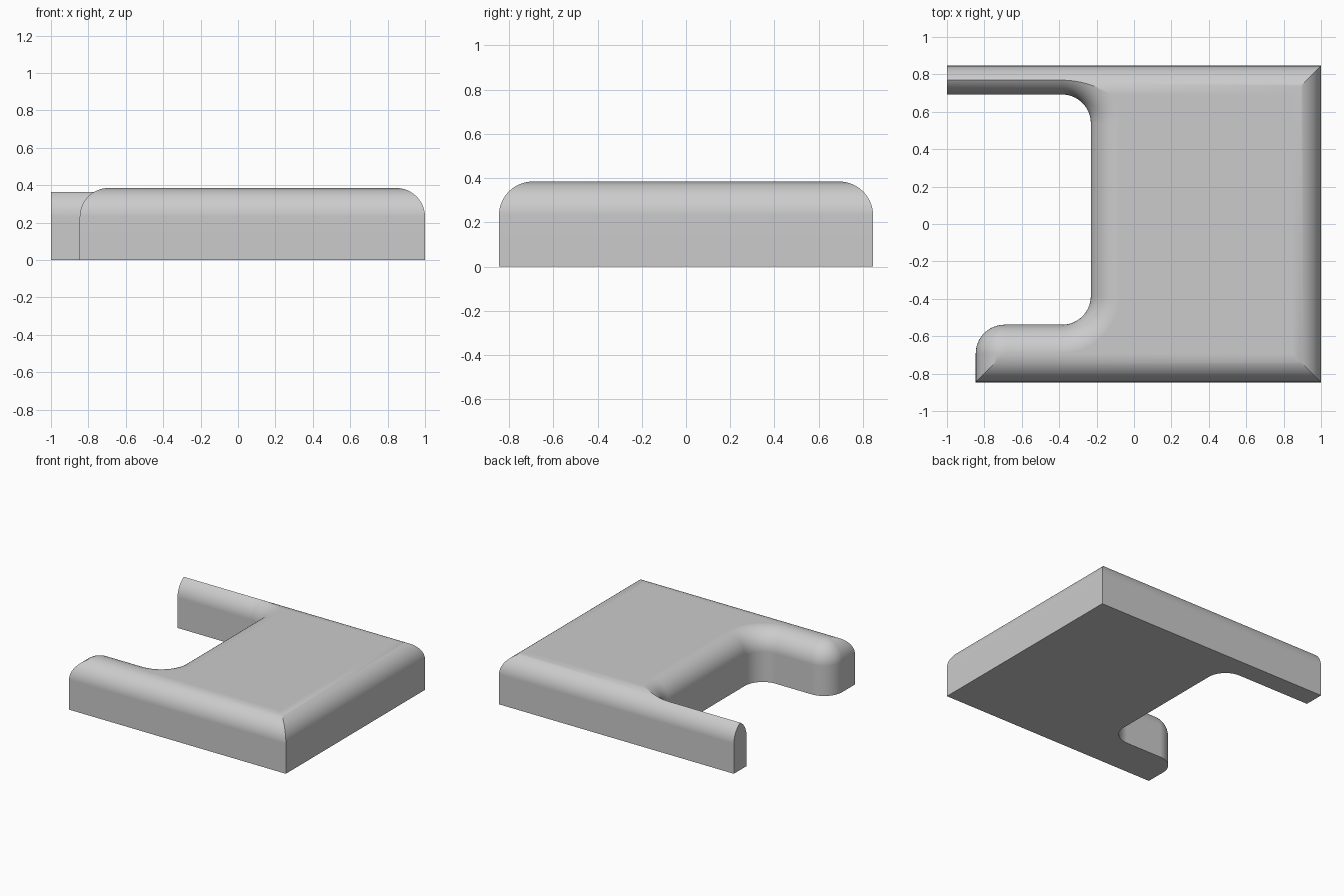
import bpy
import bmesh
from math import sin, cos, pi, radians

cube = bpy.data.objects.get("Cube")
if cube:
    bpy.data.objects.remove(cube)

UNIT = 2 / 13          # one fillet radius
HEIGHT = 2.5           # in units
SEGMENTS = 16


def loft(name, rings):
    """Skin a stack of outlines and cap both ends."""
    bm = bmesh.new()
    loops = [[bm.verts.new((x * UNIT, y * UNIT, z * UNIT)) for x, y in outline]
             for outline, z in rings]
    for low, high in zip(loops, loops[1:]):
        for i in range(len(low)):
            j = (i + 1) % len(low)
            bm.faces.new((low[i], low[j], high[j], high[i]))
    bm.faces.new(loops[0])
    bm.faces.new(loops[-1])
    bmesh.ops.recalc_face_normals(bm, faces=bm.faces[:])
    mesh = bpy.data.meshes.new(name)
    bm.to_mesh(mesh)
    bm.free()
    obj = bpy.data.objects.new(name, mesh)
    bpy.context.collection.objects.link(obj)
    return obj


def arc(cx, cy, radius, start, end):
    angles = [radians(start + (end - start) * i / SEGMENTS) for i in range(SEGMENTS + 1)]
    return [(cx + radius * cos(a), cy + radius * sin(a)) for a in angles]


def outer_outline(d):
    """Slab rectangle, inset on the back, left and front; the arm end stays flat."""
    return [(-6.5, -5.5 + d), (6.5 - d, -5.5 + d), (6.5 - d, 5.5 - d), (-6.5, 5.5 - d)]


def inner_outline(d):
    """Oversized block whose side follows the notch and the short arm."""
    return ([(-8, 4.5 + d)]
            + arc(-2.5, 3.5, 1 + d, 90, 0)
            + arc(-2.5, -2.5, 1 + d, 0, -90)
            + arc(-4.5, -4.5, 1 - d, 90, 180)
            + [(-5.5 + d, -7), (8, -7), (8, 7), (-8, 7)])


# Quarter-round fillet as (inset, height) pairs
fillet = [(1 - cos(pi / 2 * i / SEGMENTS), HEIGHT - 1 + sin(pi / 2 * i / SEGMENTS))
          for i in range(SEGMENTS + 1)]

# Slab with its outer rounded edges
slab = loft("slab", [(outer_outline(0), 0)] + [(outer_outline(d), z) for d, z in fillet])

# Notch shape with its own rounded edge, kept slightly proud of the slab top
notch = loft("notch_shape",
             [(inner_outline(0), -1)]
             + [(inner_outline(d * 0.999), z + 0.001) for d, z in fillet]
             + [(inner_outline(0.999), HEIGHT + 1)])
notch.hide_render = True

# Keep only what both shapes share
bpy.context.view_layer.objects.active = slab
slab.select_set(True)
cut = slab.modifiers.new("notch", 'BOOLEAN')
cut.operation = 'INTERSECT'
cut.solver = 'EXACT'
cut.object = notch
bpy.ops.object.modifier_apply(modifier=cut.name)
bpy.data.objects.remove(notch)

# Single grey finish
grey = bpy.data.materials.new("light grey")
grey.use_nodes = True
colour = (0.6, 0.6, 0.6, 1)
grey.diffuse_color = colour
grey.node_tree.nodes["Principled BSDF"].inputs["Base Color"].default_value = colour
slab.data.materials.clear()
slab.data.materials.append(grey)

# Smooth fillets, crisp mitres, flat planes
bpy.ops.object.shade_smooth_by_angle(angle=radians(25))
weighted = slab.modifiers.new("weighted normals", 'WEIGHTED_NORMAL')
weighted.keep_sharp = True
